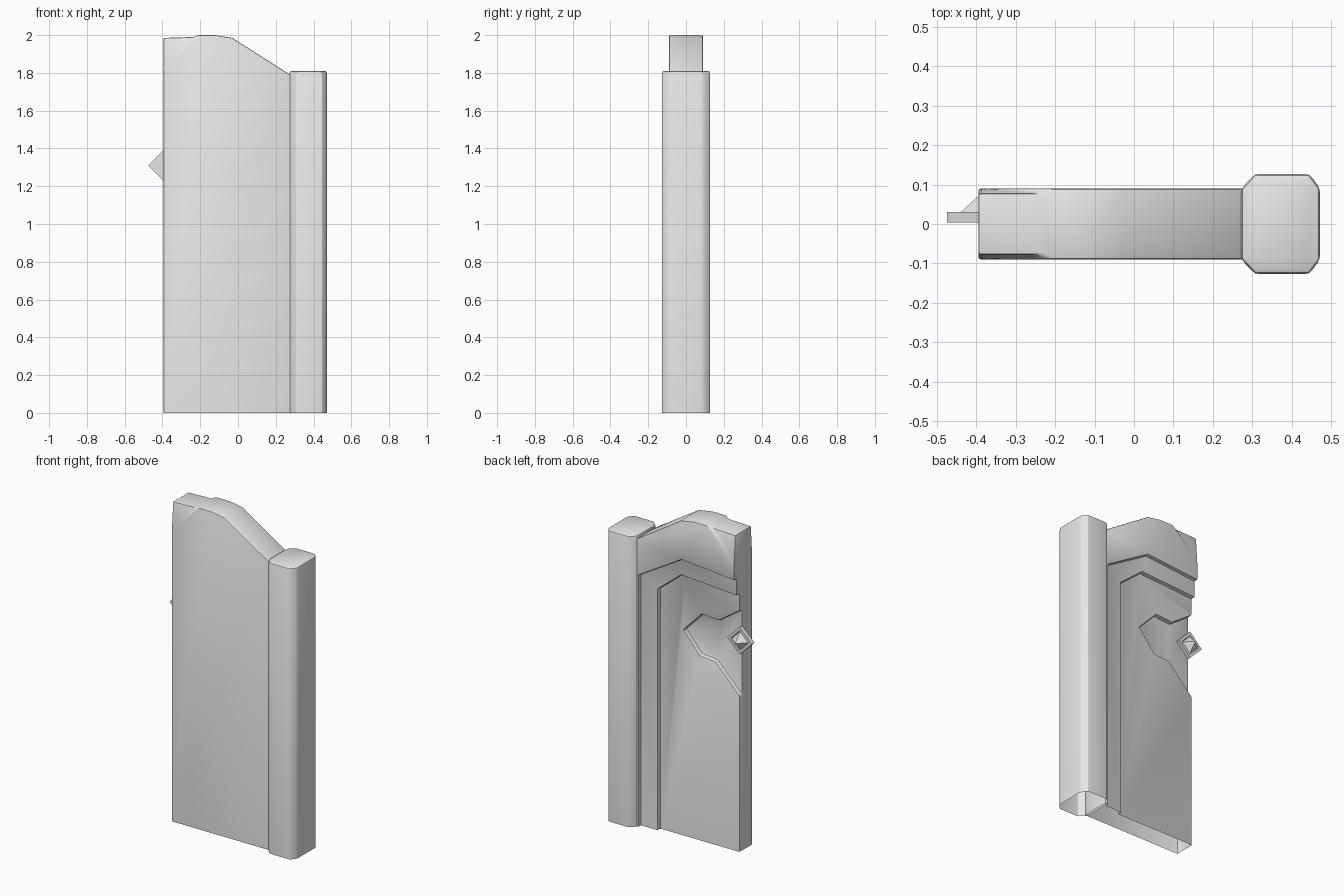
import bpy, bmesh, math
from mathutils import Vector

if "Cube" in bpy.data.objects:
    bpy.data.objects.remove(bpy.data.objects["Cube"])

stone = bpy.data.materials.new("plain_grey")
stone.diffuse_color = (0.8, 0.8, 0.8, 1)
stone.use_nodes = True
stone.node_tree.nodes["Principled BSDF"].inputs["Base Color"].default_value = stone.diffuse_color


def make(name, bm):
    bmesh.ops.recalc_face_normals(bm, faces=bm.faces[:])
    me = bpy.data.meshes.new(name)
    bm.to_mesh(me)
    bm.free()
    me.materials.append(stone)
    ob = bpy.data.objects.new(name, me)
    bpy.context.scene.collection.objects.link(ob)
    return ob


def prism(name, pts, y0, y1):
    """Extrude an xz outline from y0 to y1."""
    bm = bmesh.new()
    a = [bm.verts.new((x, y0, z)) for x, z in pts]
    b = [bm.verts.new((x, y1, z)) for x, z in pts]
    bm.faces.new(a)
    bm.faces.new(b[::-1])
    for i in range(len(pts)):
        j = (i + 1) % len(pts)
        bm.faces.new((a[i], a[j], b[j], b[i]))
    return make(name, bm)


def finish(ob, width, ground=True):
    """Bevel, apply everything, leave the underside open at z = 0."""
    if width:
        m = ob.modifiers.new("bevel", 'BEVEL')
        m.width = width
        m.segments = 2
        m.limit_method = 'ANGLE'
        m.angle_limit = math.radians(35)
    dg = bpy.context.evaluated_depsgraph_get()
    me = bpy.data.meshes.new_from_object(ob.evaluated_get(dg))
    ob.modifiers.clear()
    if ground:
        bm = bmesh.new()
        bm.from_mesh(me)
        bmesh.ops.bisect_plane(bm, geom=bm.verts[:] + bm.edges[:] + bm.faces[:],
                               plane_co=(0, 0, 0), plane_no=(0, 0, -1), clear_outer=True)
        bm.to_mesh(me)
        bm.free()
    ob.data = me
    bpy.ops.object.select_all(action='DESELECT')
    ob.select_set(True)
    bpy.context.view_layer.objects.active = ob
    bpy.ops.object.shade_smooth_by_angle(angle=math.radians(25))


# Door panel: arched slab with a thinned top corner on both faces
outline = [(-.395, -.1), (.285, -.1), (.285, 1.785), (-.03, 1.985), (-.12, 2.0), (-.21, 2.0),
           (-.235, 1.99), (-.395, 1.985), (-.395, 1.82)]
thin = (6, 7)
bm = bmesh.new()
sides = []
for s in (-1, 1):
    vs = [bm.verts.new((x, s * (.078 if i in thin else .09), z)) for i, (x, z) in enumerate(outline)]
    bm.faces.new([vs[i] for i in (0, 1, 2, 3, 4, 5, 8)])
    bm.faces.new([vs[i] for i in (5, 6, 8)])
    bm.faces.new([vs[i] for i in (6, 7, 8)])
    sides.append(vs)
for i in range(9):
    j = (i + 1) % 9
    bm.faces.new((sides[0][i], sides[0][j], sides[1][j], sides[1][i]))
panel = make("door_panel", bm)

# Stepped recesses on the back, each deeper than the last
steps = [
    (.065, [(.265, -.2), (.265, 1.565), (-.03, 1.74), (-.6, 1.69), (-.6, -.2)]),
    (.038, [(.15, -.2), (.15, 1.50), (-.01, 1.63), (-.6, 1.59), (-.6, -.2)]),
    (.010, [(-.01, 1.28), (-.135, 1.41), (-.25, 1.40), (-.38, 1.49), (-.6, 1.64),
            (-.6, .76), (-.38, .985), (-.227, 1.14), (-.12, 1.15)]),
]
cutters = []
for k, (y, pts) in enumerate(steps):
    c = prism(f"recess_cutter_{k}", pts, y, .2 + .02 * k)
    c.hide_render = True
    m = panel.modifiers.new("cut", 'BOOLEAN')
    m.operation = 'DIFFERENCE'
    m.solver = 'EXACT'
    m.object = c
    cutters.append(c)
finish(panel, .007)
for c in cutters:
    bpy.data.objects.remove(c)

# Hinge pillar: chamfered post
half = [(.272, .09), (.307, .127), (.445, .127), (.472, .09)]
ring = half + [(x, -y) for x, y in reversed(half)]
bm = bmesh.new()
lo = [bm.verts.new((x, y, -.1)) for x, y in ring]
hi = [bm.verts.new((x, y, 1.81)) for x, y in ring]
bm.faces.new(lo)
bm.faces.new(hi)
for i in range(8):
    j = (i + 1) % 8
    bm.faces.new((lo[i], lo[j], hi[j], hi[i]))
finish(make("hinge_pillar", bm), .012)

# Diamond lock: square plate on its corner, sunken ring and a pyramid stud
bm = bmesh.new()
loops = []
for r, y in ((.085, .004), (.085, .03), (.062, .03), (.055, .022), (.05, .03)):
    loops.append([bm.verts.new((-.39 + r * dx, y, 1.31 + r * dz))
                  for dx, dz in ((1, 0), (0, 1), (-1, 0), (0, -1))])
tip = bm.verts.new((-.39, .075, 1.31))
bm.faces.new(loops[0])
for a, b in zip(loops, loops[1:]):
    for i in range(4):
        j = (i + 1) % 4
        bm.faces.new((a[i], a[j], b[j], b[i]))
for i in range(4):
    bm.faces.new((loops[-1][i], loops[-1][(i + 1) % 4], tip))
finish(make("diamond_lock", bm), 0, ground=False)
